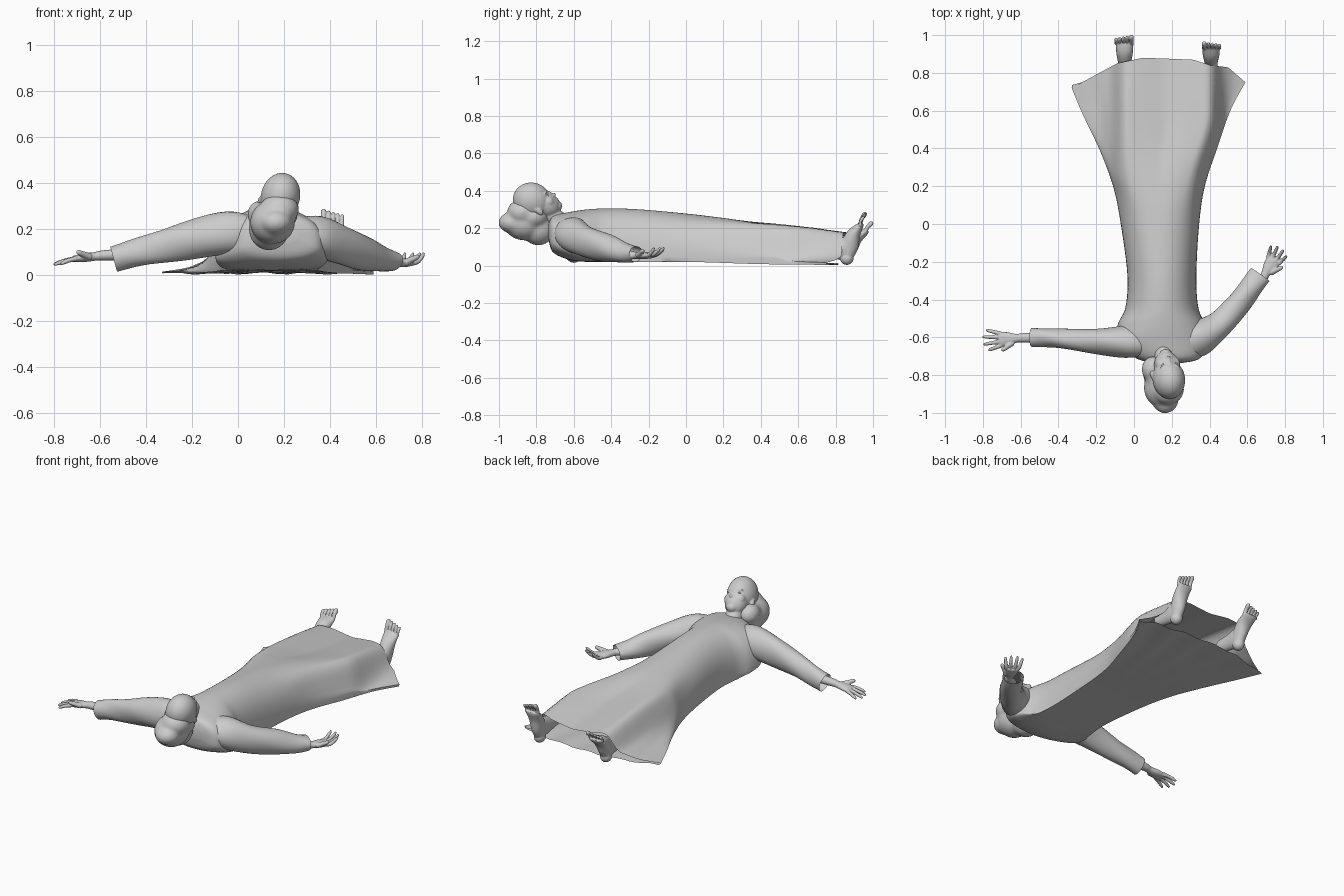
import bpy, bmesh, math
from mathutils import Vector, Matrix

if "Cube" in bpy.data.objects:
    bpy.data.objects.remove(bpy.data.objects["Cube"])

V = Vector
Z = V((0, 0, 1))


def lerp_table(t, x):
    for (a, fa), (b, fb) in zip(t, t[1:]):
        if x <= b:
            return fa + (fb - fa) * (x - a) / (b - a)
    return t[-1][1]


def spline(rows, n):
    """Catmull-Rom through rows of numbers."""
    out = []
    for i in range(len(rows) - 1):
        p = [rows[max(0, min(len(rows) - 1, i + k))] for k in (-1, 0, 1, 2)]
        for j in range(n):
            t = j / n
            out.append([0.5 * (2 * b + (c - a) * t + (2 * a - 5 * b + 4 * c - d) * t * t
                        + (3 * b - a - 3 * c + d) * t ** 3) for a, b, c, d in zip(*p)])
    return out + [list(rows[-1])]


def skin(bm, rings, cap=(True, True)):
    vs = [[bm.verts.new(p) for p in r] for r in rings]
    n = len(vs[0])
    for a, b in zip(vs, vs[1:]):
        for i in range(n):
            bm.faces.new((a[i], a[(i + 1) % n], b[(i + 1) % n], b[i]))
    if cap[0]:
        bm.faces.new(vs[0][::-1])
    if cap[1]:
        bm.faces.new(vs[-1])


def tube(bm, rows, n=5, sides=24, cap=(True, True), ripple=0.0):
    """Rows are x, y, z, half width, half height."""
    pts = spline(rows, n)
    rings = []
    for i, p in enumerate(pts):
        t = V(pts[min(i + 1, len(pts) - 1)][:3]) - V(pts[max(i - 1, 0)][:3])
        t.normalize()
        s = t.cross(Z).normalized()
        u = s.cross(t)
        ring = []
        for k in range(sides):
            a = 2 * math.pi * k / sides
            f = 1 + ripple * math.sin(3 * a + i * 0.5)
            ring.append(V(p[:3]) + s * p[3] * f * math.cos(a) + u * p[4] * f * math.sin(a))
        rings.append(ring)
    skin(bm, rings, cap)


def ball(bm, c, r, axes=Matrix.Identity(3)):
    m = Matrix.Translation(c) @ axes.to_4x4() @ Matrix.Diagonal((*r, 1))
    bmesh.ops.create_uvsphere(bm, u_segments=32, v_segments=20, radius=1, matrix=m)


def finish(name, bm, voxel=0, smooth=4, angle=50):
    bmesh.ops.recalc_face_normals(bm, faces=bm.faces)
    me = bpy.data.meshes.new(name)
    bm.to_mesh(me)
    bm.free()
    ob = bpy.data.objects.new(name, me)
    bpy.context.collection.objects.link(ob)
    if voxel:
        m = ob.modifiers.new("merge", 'REMESH')
        m.mode = 'VOXEL'
        m.voxel_size = voxel
        m.use_smooth_shade = True
        m = ob.modifiers.new("soften", 'SMOOTH')
        m.iterations = smooth
    bpy.ops.object.select_all(action='DESELECT')
    ob.select_set(True)
    bpy.context.view_layer.objects.active = ob
    bpy.ops.object.shade_smooth_by_angle(angle=math.radians(angle))
    return ob


# Gown: y, left x, right x, top z, bottom z, skirt blend
STATIONS = [(-.735, .1, .26, .22, .14, 0), (-.71, .01, .35, .265, .07, 0), (-.62, -.09, .39, .287, .03, 0),
            (-.53, -.085, .375, .3, .02, 0), (-.44, -.045, .34, .305, .02, 0), (-.27, -.035, .33, .302, .02, 0),
            (0, -.07, .345, .28, .02, .05), (.2, -.11, .375, .265, .015, .35), (.4, -.18, .44, .235, .01, .8),
            (.6, -.27, .51, .205, .01, 1), (.75, -.33, .59, .18, .008, 1)]
HEM = [(0, .72), (.26, .85), (.41, .88), (.7, .87), (.8, .84), (.9, .83), (1, .75)]
bm = bmesh.new()
rings = []
for y, xl, xr, zt, zb, w in spline(STATIONS, 6):
    s = max(0, (y - .15) / .6)
    r = max(0, min(1, (-.45 - y) / .25))       # rounded shoulder end
    lo, ro = max(-.105, xl + .015), min(.455, xr - .015)
    drape = [(xl, .04), ((xl + lo) / 2, .14), (lo, .42), (lo + .02, .78), (lo + .055, 1), (lo + .13, .95),
             ((lo + ro) / 2, .84), (ro - .13, .95), (ro - .055, 1), (ro - .02, .78), (ro, .42),
             ((xr + ro) / 2, .14), (xr, .04)]
    zs = zb + .35 * r * (zt - zb)
    ring = []
    for k in range(65):
        u = k / 64
        v = .5 - .5 * math.cos(math.pi * u)
        x = xl + (xr - xl) * v
        body = max(0, math.sin(math.pi * u)) ** .75
        fold = sum(lerp_table(drape, x + o) for o in (-.02, -.01, 0, .01, .02)) / 5
        h = body * (1 - w) + fold * w
        ring.append((x, y + (lerp_table(HEM, v) - .75) * s, zs + (zt - zs) * h))
    for k in range(31, 0, -1):
        v = .5 - .5 * math.cos(math.pi * k / 32)
        ring.append((xl + (xr - xl) * v, y + (lerp_table(HEM, v) - .75) * s * .5,
                     zs - (zs - zb) * math.sin(math.pi * k / 32) ** .7 + .005 * s * math.sin(v * 30)))
    rings.append(ring)
skin(bm, rings, (True, False))
finish("gown", bm)

# Sleeves, open at the cuffs
SLEEVES = {
    "left": [(.06, -.63, .185, .07, .075), (-.04, -.625, .183, .085, .092), (-.2, -.62, .155, .067, .085),
             (-.35, -.61, .12, .054, .068), (-.45, -.602, .095, .05, .06), (-.54, -.6, .071, .05, .056)],
    "right": [(.25, -.63, .185, .075, .07), (.34, -.605, .165, .095, .092), (.45, -.535, .13, .072, .082),
              (.55, -.425, .095, .064, .075), (.62, -.335, .07, .06, .055), (.668, -.268, .062, .06, .042)]}
for side, rows in SLEEVES.items():
    bm = bmesh.new()
    tube(bm, rows, cap=(False, False), sides=32, ripple=.03)
    finish(side + "_sleeve", bm)


# Hands with spread, curled fingers
def hand(name, elbow, w, d, thumb, curl, size):
    w, d = V(w), V(d).normalized()
    s = d.cross(Z).normalized()
    u = s.cross(d)
    bm = bmesh.new()
    tube(bm, [(*elbow, .028, .026)] + [(*(w + d * a), b, c) for a, b, c in
              ((-.03, .025, .022), (0, .023, .019), (.05, .036, .019), (.095, .04, .014))])
    for k, ln in zip((-1.5, -.5, .5, 1.5), (.075, .092, .09, .07) if thumb > 0 else (.07, .09, .092, .075)):
        a = w + d * .085 + s * k * .021
        f = (d + s * k * .2).normalized()
        tube(bm, [(*(a + f * ln * size * t + u * curl * t * abs(t)), q, q) for t, q in
                  ((0, .0115), (.4, .0102), (.8, .009), (1, .005))])
    a = w + d * .025 + s * thumb * .022
    f = (d * .75 + s * thumb * .5 + u * .4).normalized()
    tube(bm, [(*(a + f * .075 * t), q, q) for t, q in ((0, .016), (.5, .013), (.85, .011), (1, .005))])
    finish(name, bm, .0035, 3)


hand("left_hand", (-.5, -.6, .09), (-.62, -.605, .082), (-1, -.07, -.12), -1, -.015, 1.08)
hand("right_hand", (.625, -.33, .068), (.694, -.268, .055), (.5, .85, -.02), 1, .045, .85)


# Feet with ankles, sole facing away from the body
def foot(name, x, ball_yz, tip_yz, inner):
    bm = bmesh.new()
    b, t = V((x, *ball_yz)), V((x, *tip_yz))
    tube(bm, [(x, .7, .095, .03, .04), (x, .78, .09, .031, .05), (x, .845, .092, .034, .062), (x, .88, .11, .03, .05)])
    ball(bm, (x, .86, .04), (.033, .036, .036))
    tube(bm, [(x, .858, .035, .028, .03), (x, .872, .1, .037, .048), (x, (.862 + b.y) / 2, (.12 + b.z) / 2, .044, .037),
              (*b, .047, .019), (*(b.lerp(t, .2)), .046, .012)])
    for k in range(5):
        e = b.lerp(t, 1 - .08 * k)
        q = .012 if k == 0 else .0082
        off = inner * (.036 - .0195 * k - (.003 if k else 0))
        tube(bm, [(*(b.lerp(e, j) + V((off, -.008 * math.sin(j * 3), 0))), q * g, q * g)
                  for j, g in ((0, 1), (.5, .9), (.85, 1.05), (1, .5))])
    finish(name, bm, .003, 2)


foot("left_foot", -.05, (.956, .178), (1.0, .232), 1)
foot("right_foot", .408, (.93, .212), (.964, .285), -1)

# Head, raised and leaning back
C = V((.184, -.82, .341))
F = V((.12, .62, .77)).normalized()
U = V((.2, -.75, .6))
U = (U - F * U.dot(F)).normalized()
R = F.cross(U)
AX = Matrix((R, F, U)).transposed()


def at(r, f, u):
    return C + R * r + F * f + U * u


bm = bmesh.new()
HEAD = [((0, 0, .003), (.085, .1, .107)), ((0, .03, -.062), (.068, .068, .086)),
        ((0, .06, -.118), (.032, .03, .028)), ((0, .066, -.09), (.04, .03, .035)),
        ((0, .094, -.066), (.013, .018, .01)), ((0, .088, -.048), (.008, .015, .03)),
        ((0, .089, -.09), (.019, .01, .005)), ((0, .086, -.1), (.016, .01, .005))]
for m in (-1, 1):
    HEAD += [((m * .08, -.01, -.045), (.01, .016, .028)), ((m * .034, .055, -.06), (.032, .032, .034)),
             ((m * .03, .083, -.016), (.025, .012, .007))]
for c, r in HEAD:
    ball(bm, at(*c), r, AX)
tube(bm, [(.15, -.6, .2, .065, .05), (.155, -.67, .235, .052, .05), (.165, -.75, .29, .05, .05)])
finish("head", bm, .0045, 7)

# Eyes
for side, m in (("left", -1), ("right", 1)):
    bm = bmesh.new()
    ball(bm, at(m * .031, .077, -.035), (.013, .011, .006), AX)
    finish(side + "_eye", bm)

# Hair gathered behind the head
bm = bmesh.new()
for c, r in (((.165, -.925, .23), (.072, .078, .058)), ((.15, -.865, .23), (.098, .11, .095)),
             ((.18, -.875, .285), (.085, .082, .07)), ((.135, -.79, .2), (.088, .09, .092)),
             ((.16, -.82, .26), (.1, .09, .07)), ((.1, -.77, .265), (.06, .07, .06))):
    ball(bm, c, r)
finish("gathered_hair", bm, .008, 16)
